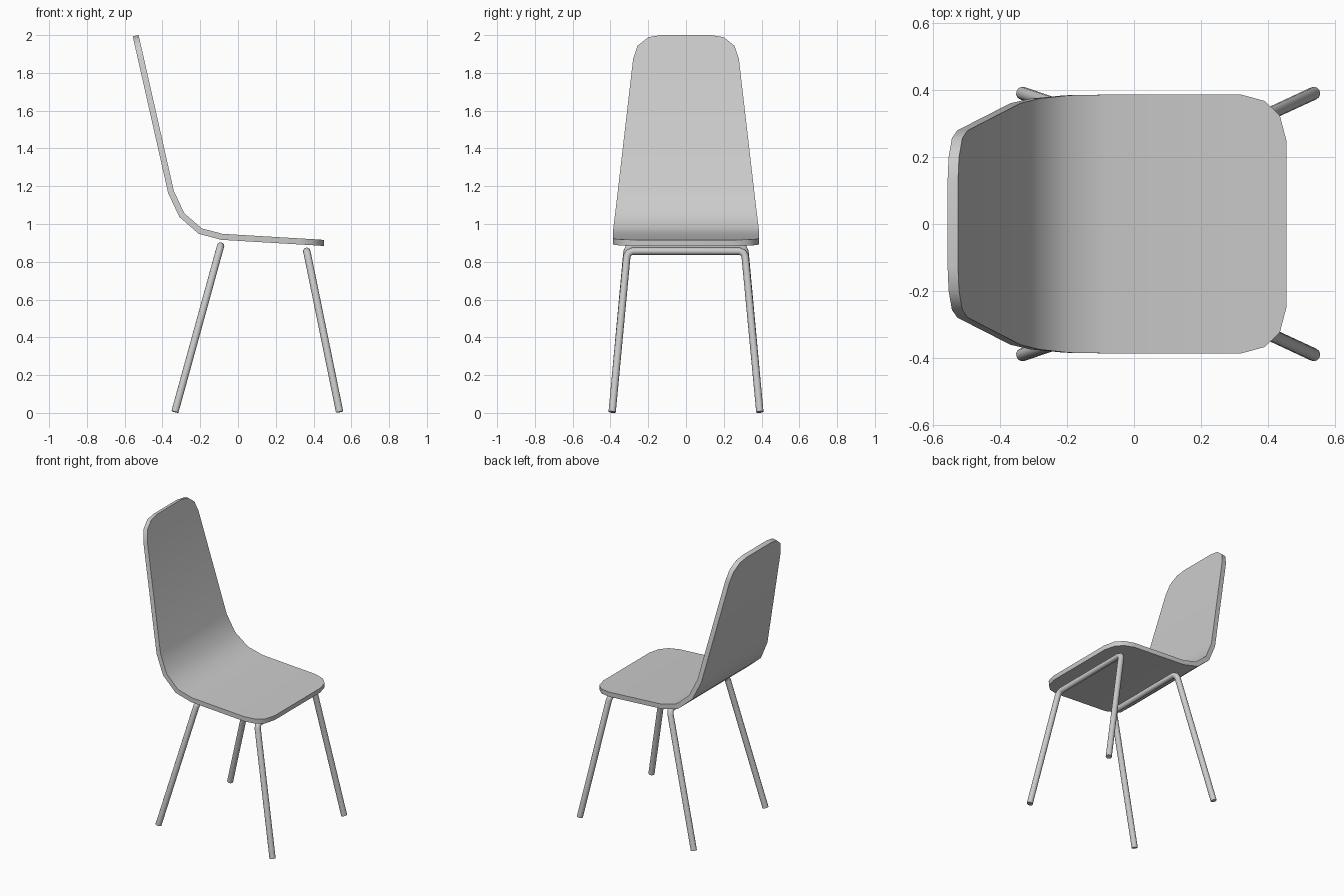
import bpy
import bmesh
from math import radians

if "Cube" in bpy.data.objects:
    bpy.data.objects.remove(bpy.data.objects["Cube"])


def smooth(obj, angle):
    bpy.ops.object.select_all(action='DESELECT')
    obj.select_set(True)
    bpy.context.view_layer.objects.active = obj
    bpy.ops.object.shade_smooth_by_angle(angle=radians(angle))


# Bent shell: stations along the side profile (x, z, half width)
stations = [
    (0.455, 0.900, 0.25), (0.435, 0.901, 0.325), (0.39, 0.904, 0.368),
    (0.32, 0.908, 0.387), (-0.085, 0.932, 0.387), (-0.20, 0.9625, 0.385),
    (-0.2975, 1.047, 0.375), (-0.355, 1.17, 0.361), (-0.513, 1.87, 0.280),
    (-0.529, 1.94, 0.257), (-0.539, 1.985, 0.20), (-0.542, 1.997, 0.13),
]
bm = bmesh.new()
rows = [[bm.verts.new((x, s * w, z)) for s in (-1, 1)] for x, z, w in stations]
for a, b in zip(rows, rows[1:]):
    bm.faces.new((a[0], a[1], b[1], b[0]))
bmesh.ops.recalc_face_normals(bm, faces=bm.faces)
mesh = bpy.data.meshes.new("seat_shell")
bm.to_mesh(mesh)
bm.free()
shell = bpy.data.objects.new("seat_shell", mesh)
bpy.context.collection.objects.link(shell)
bpy.context.view_layer.objects.active = shell
shell.select_set(True)
solid = shell.modifiers.new("thickness", 'SOLIDIFY')
solid.thickness = 0.032
solid.offset = 0
solid.use_even_offset = True
bpy.ops.object.modifier_apply(modifier=solid.name)
smooth(shell, 35)


# Tubular leg frames: one half path, mirrored across y
def leg_frame(name, half):
    path = half + [(x, -y, z) for x, y, z in reversed(half)]
    curve = bpy.data.curves.new(name, 'CURVE')
    curve.dimensions = '3D'
    curve.bevel_depth = 0.0195
    curve.bevel_resolution = 4
    curve.use_fill_caps = True
    spline = curve.splines.new('POLY')
    spline.points.add(len(path) - 1)
    for point, co in zip(spline.points, path):
        point.co = (*co, 1)
    obj = bpy.data.objects.new(name, curve)
    bpy.context.collection.objects.link(obj)
    bpy.ops.object.select_all(action='DESELECT')
    obj.select_set(True)
    bpy.context.view_layer.objects.active = obj
    bpy.ops.object.convert(target='MESH')
    smooth(bpy.context.view_layer.objects.active, 50)


leg_frame("front_legs", [(0.538, 0.391, 0.005), (0.370, 0.313, 0.828),
                         (0.366, 0.304, 0.847), (0.364, 0.282, 0.856)])
leg_frame("rear_legs", [(-0.334, 0.391, 0.005), (-0.101, 0.313, 0.852),
                        (-0.095, 0.304, 0.874), (-0.092, 0.282, 0.884)])
